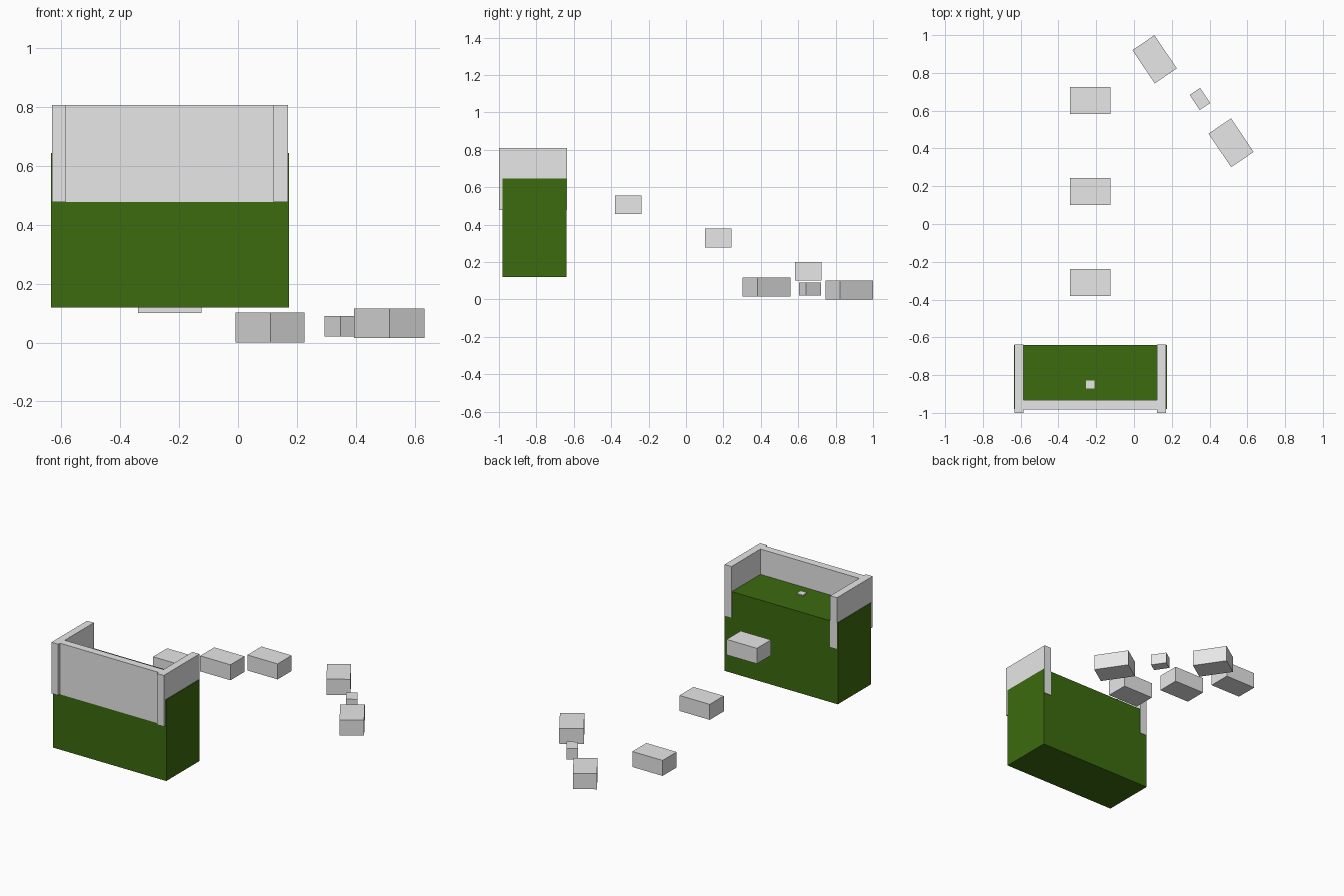
import bpy, math

if "Cube" in bpy.data.objects:
    bpy.data.objects.remove(bpy.data.objects["Cube"])


def material(name, rgb):
    m = bpy.data.materials.new(name)
    m.diffuse_color = (*rgb, 1)
    m.use_nodes = True
    m.node_tree.nodes["Principled BSDF"].inputs["Base Color"].default_value = m.diffuse_color
    return m


grey = material("light grey", (0.8, 0.8, 0.8))
green = material("dark green", (0.045, 0.147, 0.0045))


def box(name, centre, size, mat, angle=0):
    """Box of the given size, turned about z by angle degrees."""
    bpy.ops.mesh.primitive_cube_add(size=1, location=centre)
    ob = bpy.context.object
    ob.name = name
    ob.scale = size
    ob.rotation_euler.z = math.radians(angle)
    ob.data.materials.append(mat)
    return ob


def span(name, x, y, z, mat):
    """Box given by its extents along each axis."""
    ext = (x, y, z)
    return box(name, [(a + b) / 2 for a, b in ext], [b - a for a, b in ext], mat)


# Main green platform
span("platform", (-0.636, 0.174), (-0.98, -0.64), (0.12, 0.645), green)

# Low walls around three sides of the platform
wall_z = (0.478, 0.808)
span("front_wall", (-0.588, 0.124), (-0.982, -0.932), wall_z, grey)
span("left_wall", (-0.632, -0.584), (-1.0, -0.637), wall_z, grey)
span("right_wall", (0.121, 0.17), (-1.0, -0.637), wall_z, grey)

# Small marker block poking through the platform top
span("marker", (-0.255, -0.21), (-0.87, -0.828), (0.61, 0.652), grey)

# Floating steps descending away from the platform
step_size = (0.216, 0.143, 0.1)
for i in range(3):
    box(f"step_{i + 1}", (-0.232, -0.309 + 0.481 * i, 0.506 - 0.178 * i), step_size, grey)

# Turned stepping blocks near the ground
turn = -56
box("far_block", (0.109, 0.872, 0.051), (0.212, 0.141, 0.102), grey, turn)
box("small_block", (0.349, 0.662, 0.055), (0.096, 0.067, 0.07), grey, turn)
box("near_block", (0.514, 0.43, 0.066), (0.214, 0.144, 0.1), grey, turn)
